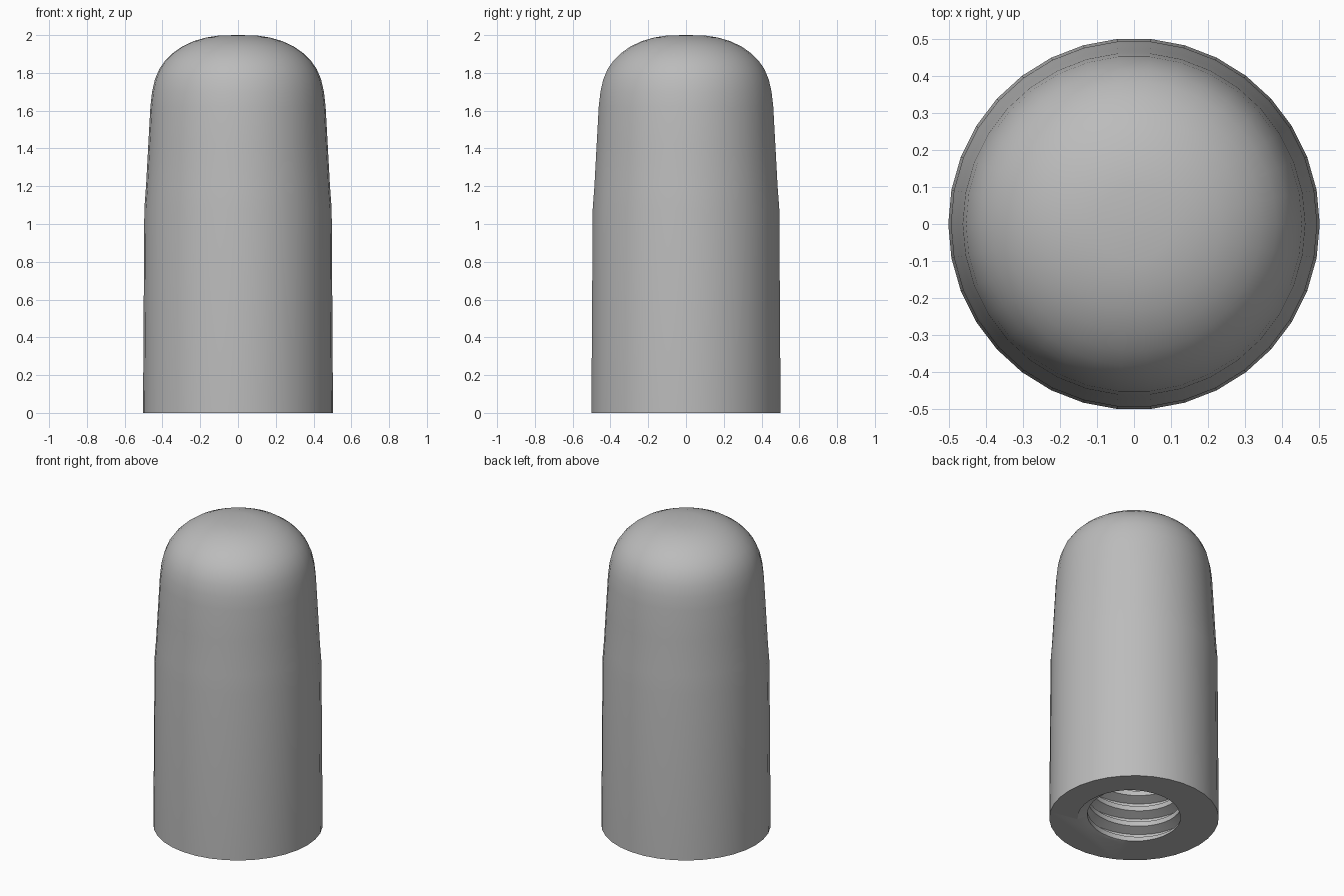
import bpy, bmesh, math

cube = bpy.data.objects.get("Cube")
if cube:
    bpy.data.objects.remove(cube, do_unlink=True)

SIDES = 34
PITCH = 0.105
TURNS = 11

grey = bpy.data.materials.new("mid grey")
grey.use_nodes = True
colour = (0.5, 0.5, 0.5, 1)
grey.diffuse_color = colour
grey.node_tree.nodes["Principled BSDF"].inputs["Base Color"].default_value = colour


def make_object(name, bm):
    bmesh.ops.recalc_face_normals(bm, faces=bm.faces)
    mesh = bpy.data.meshes.new(name)
    bm.to_mesh(mesh)
    bm.free()
    mesh.materials.append(grey)
    obj = bpy.data.objects.new(name, mesh)
    bpy.context.collection.objects.link(obj)
    return obj


def polar(bm, radius, step, z):
    a = math.tau * step / SIDES
    return bm.verts.new((radius * math.cos(a), radius * math.sin(a), z))


# Knob body: a turned profile with a soft domed top
profile = [(0.503, 0), (0.496, 1.08), (0.487, 1.2), (0.475, 1.42), (0.464, 1.62),
           (0.455, 1.7), (0.44, 1.765), (0.417, 1.82), (0.385, 1.866), (0.345, 1.905),
           (0.295, 1.94), (0.235, 1.968), (0.17, 1.987), (0.1, 1.998)]
bm = bmesh.new()
rings = [[polar(bm, r, i, z) for i in range(SIDES)] for r, z in profile]
for low, high in zip(rings, rings[1:]):
    for i in range(SIDES):
        j = (i + 1) % SIDES
        bm.faces.new((low[i], low[j], high[j], high[i]))
bm.faces.new(rings[0])
tip = bm.verts.new((0, 0, 2))
for i in range(SIDES):
    bm.faces.new((rings[-1][i], rings[-1][(i + 1) % SIDES], tip))
knob = make_object("knob_body", bm)

# Screw-shaped cutter: one thread tooth swept round a helix
tooth = [(-0.12, 0.335), (0.12, 0.335), (0.35, 0.277), (0.65, 0.277)]
P = len(tooth)
bm = bmesh.new()
rows = []
for turn in range(-2, TURNS - 2):
    for phase, radius in tooth:
        rows.append([polar(bm, radius, i, PITCH * (turn + phase + i / SIDES))
                     for i in range(SIDES)])
for k in range(len(rows) - 1):
    for i in range(SIDES - 1):
        bm.faces.new((rows[k][i], rows[k][i + 1], rows[k + 1][i + 1], rows[k + 1][i]))
    if k + 1 + P < len(rows):
        bm.faces.new((rows[k][-1], rows[k + P][0], rows[k + P + 1][0], rows[k + 1][-1]))
# join the seam's last tooth points, then cap both ends
bmesh.ops.holes_fill(bm, edges=[e for e in bm.edges if e.is_boundary], sides=0)
caps = [f for f in bm.faces if len(f.verts) > 4]
bmesh.ops.poke(bm, faces=caps)
cutter = make_object("thread_cutter", bm)
cutter.hide_render = True

# Cut the threaded hole
mod = knob.modifiers.new("threaded hole", "BOOLEAN")
mod.operation = "DIFFERENCE"
mod.solver = "EXACT"
mod.object = cutter
bpy.context.view_layer.objects.active = knob
knob.select_set(True)
cutter.select_set(False)
bpy.ops.object.modifier_apply(modifier=mod.name)
bpy.data.objects.remove(cutter, do_unlink=True)
bpy.ops.object.shade_smooth_by_angle(angle=math.radians(30))
